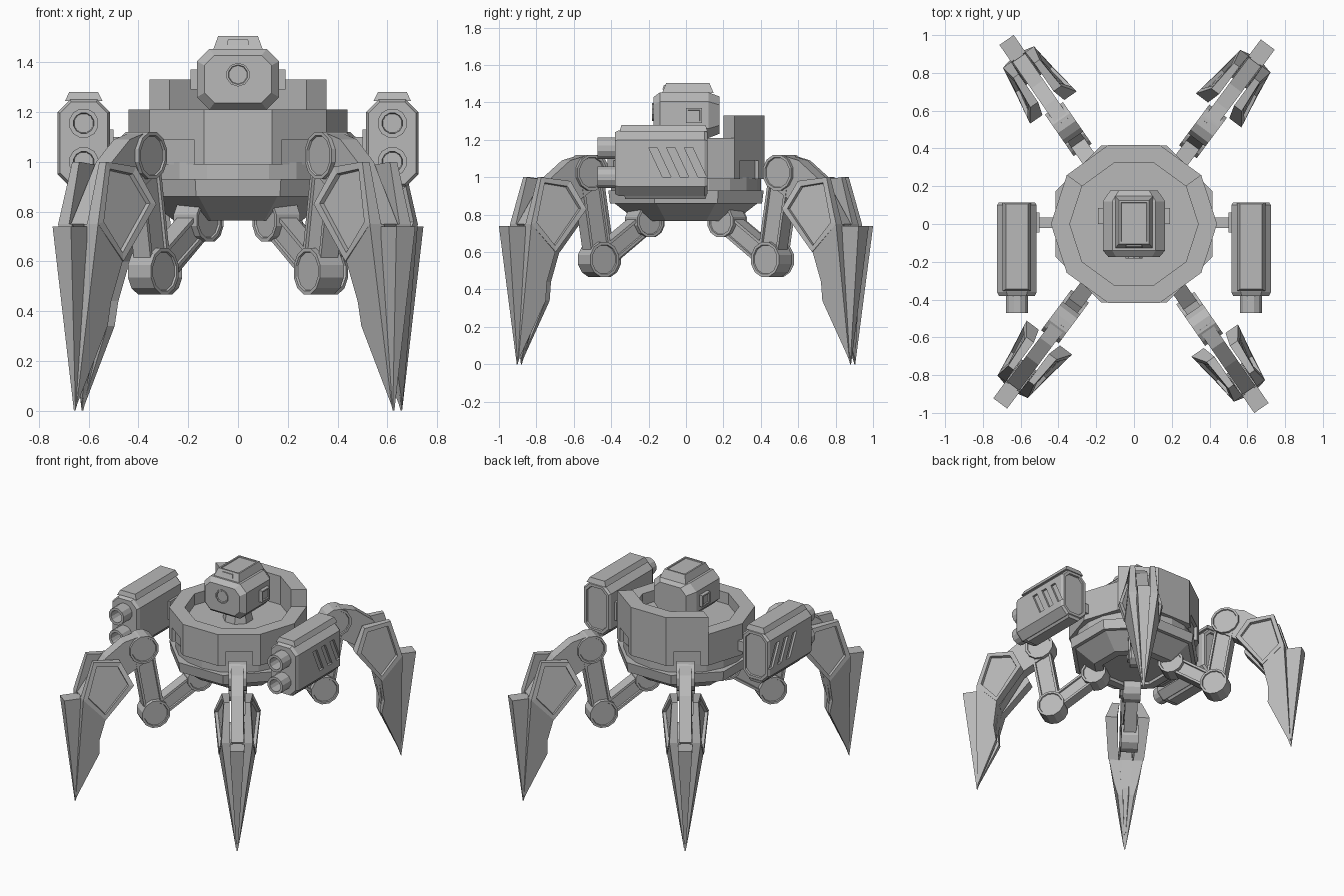
import bpy, bmesh
from math import sin, cos, pi, radians
from mathutils import Vector

cube = bpy.data.objects.get("Cube")
if cube:
    bpy.data.objects.remove(cube, do_unlink=True)

grey = bpy.data.materials.new("plain grey")
grey.use_nodes = True
colour = (0.48, 0.48, 0.48, 1)
grey.diffuse_color = colour
grey.node_tree.nodes["Principled BSDF"].inputs["Base Color"].default_value = colour


def loft(name, rings, recess_first=None, recess_last=None, turn=0.0):
    """Skin equal rings of points, cap both ends, optionally recess the caps."""
    bm = bmesh.new()
    loops = [[bm.verts.new(p) for p in ring] for ring in rings]
    n = len(loops[0])
    for a, b in zip(loops, loops[1:]):
        for i in range(n):
            j = (i + 1) % n
            bm.faces.new((a[i], a[j], b[j], b[i]))
    caps = [bm.faces.new(loops[0]), bm.faces.new(loops[-1])]
    bmesh.ops.recalc_face_normals(bm, faces=bm.faces)
    bm.normal_update()
    for cap, recess in zip(caps, (recess_first, recess_last)):
        if recess:
            border, depth = recess
            bmesh.ops.inset_individual(bm, faces=[cap], thickness=border, depth=0)
            bmesh.ops.inset_individual(bm, faces=[cap], thickness=0.003, depth=-depth)
    mesh = bpy.data.meshes.new(name)
    bm.to_mesh(mesh)
    bm.free()
    mesh.materials.append(grey)
    ob = bpy.data.objects.new(name, mesh)
    bpy.context.collection.objects.link(ob)
    ob.rotation_euler.z = turn
    return ob


def cut(ob, cutters):
    """Subtract the cutters, bake the result and drop the cutters."""
    for c in cutters:
        mod = ob.modifiers.new("cut", "BOOLEAN")
        mod.object = c
        mod.operation = "DIFFERENCE"
        mod.solver = "EXACT"
    bpy.context.view_layer.update()
    graph = bpy.context.evaluated_depsgraph_get()
    baked = bpy.data.meshes.new_from_object(ob.evaluated_get(graph))
    ob.modifiers.clear()
    ob.data = baked
    for c in cutters:
        bpy.data.objects.remove(c, do_unlink=True)


def disc(r, z, sides, start=0.0):
    return [(r * cos(start + 2 * pi * k / sides), r * sin(start + 2 * pi * k / sides), z)
            for k in range(sides)]


def upright_disc(x, z, r, y, sides=12):
    return [(x + r * cos(2 * pi * (k + .5) / sides), y, z + r * sin(2 * pi * (k + .5) / sides))
            for k in range(sides)]


def rect(x, y, hx, hy, z):
    return [(x - hx, y - hy, z), (x + hx, y - hy, z), (x + hx, y + hy, z), (x - hx, y + hy, z)]


def octagon(x, z, hx, hz, c, y):
    """Rectangle with chamfered corners, facing along y."""
    pts = [(hx, c - hz), (hx, hz - c), (hx - c, hz), (c - hx, hz),
           (-hx, hz - c), (-hx, c - hz), (c - hx, -hz), (hx - c, -hz)]
    return [(x + a, y, z + b) for a, b in pts]


# Body: open drum with leg recesses, raised back wall, neck ring and belly
drum = loft("body_drum", [disc(r, z, 10) for r, z in
                          ((.44, .99), (.44, 1.21), (.34, 1.21), (.34, 1.13))])
cut(drum, [loft("recess_cutter", [rect(.43, 0, .035, .085, z) for z in (.9, 1.09)],
                turn=radians(a)) for a in (54, 126, 234, 306)])
loft("back_wall", [[(r * cos(a), r * sin(a), z) for r, z in
                    ((.44, 1.21), (.44, 1.33), (.34, 1.33), (.34, 1.21))]
                   for a in (pi * k / 5 for k in range(1, 5))])
loft("waist_band", [disc(.40, .92, 20), disc(.40, 1.0, 20)])
eighth = pi / 8
loft("belly_flange", [disc(.44, .86, 8, eighth), disc(.45, .93, 8, eighth)])
loft("belly", [disc(.28, .765, 8, eighth), disc(.42, .865, 8, eighth)], recess_first=(.06, .02))

# Head: chamfered block with eye, top hatch and ear blocks
loft("neck", [disc(.10, 1.12, 8, eighth), disc(.08, 1.23, 8, eighth)])
head_z = 1.332
loft("head", [octagon(0, head_z, .135, .095, .04, -.175),
              octagon(0, head_z, .165, .122, .05, -.14),
              octagon(0, head_z, .165, .122, .05, .12),
              octagon(0, head_z, .125, .10, .045, .178)])
loft("eye", [upright_disc(0, 1.35, .048, -.183, 10), upright_disc(0, 1.35, .048, -.16, 10)],
     recess_first=(.008, .006))
loft("hatch", [rect(0, .01, .10, .138, 1.45), rect(0, .01, .08, .115, 1.505)],
     recess_last=(.016, .006))
loft("hatch_slot", [rect(0, -.12, .045, .006, 1.47), rect(0, -.112, .04, .006, 1.492)])
for side, s in (("left", 1), ("right", -1)):
    loft("ear_" + side, [[(s * x, y, z) for y, z in
                          ((0, 1.29), (.085, 1.29), (.085, 1.37), (0, 1.37))]
                         for x in (.15, .19)], recess_last=(.014, .008))

# Gun pods: chamfered box, slanted vents, twin barrels, rails and mount
for side, s in (("left", 1), ("right", -1)):
    px, pz = s * .62, 1.075
    pod = loft("gun_pod_" + side, [octagon(px, pz, .095, .165, .045, -.38),
                                   octagon(px, pz, .105, .175, .05, -.36),
                                   octagon(px, pz, .105, .175, .05, .10),
                                   octagon(px, pz, .095, .165, .045, .115)],
               recess_last=(.02, .012))
    cut(pod, [loft("vent_cutter", [[(s * x, y + shift, z) for y, z in
                                    ((-.2, 1.16), (-.155, 1.16), (-.08, 1.0), (-.125, 1.0))]
                                   for x in (.71, .76)]) for shift in (0, .095, .19)])
    loft("pod_rail_" + side, [rect(px, -.12, .075, .235, 1.245), rect(px, -.12, .058, .225, 1.28)])
    loft("pod_keel_" + side, [rect(px, -.11, .04, .215, .885), rect(px, -.11, .055, .22, .905)])
    for level, z in (("upper", 1.155), ("lower", 1.0)):
        loft(f"barrel_{level}_{side}", [upright_disc(px, z, .06, -.472),
                                        upright_disc(px, z, .06, -.36)], recess_first=(.018, .09))
    loft("mount_rod_" + side, [[(s * x, y, z) for y, z in
                                ((-.02, 1.03), (.035, 1.03), (.035, 1.1), (-.02, 1.1))]
                               for x in (.40, .53)])
    loft("mount_plate_" + side, [[(s * x, y, z) for y, z in
                                  ((-.045, 1.0), (.06, 1.0), (.06, 1.13), (-.045, 1.13))]
                                 for x in (.5, .52)])

# Legs: drawn along +x, then turned about the body
hip, knee, elbow = Vector((.27, .765)), Vector((.57, .56)), Vector((.65, 1.025))


def link(name, a, b, half, width, turn):
    d = (b - a).normalized()
    n = Vector((-d.y, d.x)) * half
    pts = (a - n, b - n, b + n, a + n)
    loft(name, [[(p.x, y, p.y) for p in pts] for y in (-width, width)],
         (.022, .012), (.022, .012), turn)


def joint(name, centre, r, width, turn):
    loft(name, [upright_disc(centre.x, centre.y, r, y) for y in (-width, width)],
         (.015, .008), (.015, .008), turn)


# Outlines as (reach, height, inner offset, outer offset)
armour = ((.82, .98, .05, .10), (1.0, 1.0, .05, .085), (1.075, .75, .045, .10),
          (.93, .60, .05, .12), (.75, .83, .07, .15))
blade = ((1.075, .75, .03, .10), (1.096, .02, 0, .008), (.95, .34, .02, .055),
         (.96, .44, .02, .08), (.93, .60, .03, .115))
arm = ((.66, 1.12), (.78, 1.09), (.90, 1.0), (1.07, .75), (.93, .60), (.78, .84), (.62, .94))
spike = ((1.06, .74, .046), (1.185, .74, .046), (1.098, 0, .004), (.96, .40, .03), (.93, .62, .046))

for leg, angle in (("back_left", 53.3), ("back_right", 124.7),
                   ("front_right", 233.3), ("front_left", 304.7)):
    turn = radians(angle)
    link("thigh_" + leg, hip, knee, .055, .042, turn)
    link("shank_" + leg, knee, elbow, .065, .042, turn)
    joint("hip_joint_" + leg, hip, .088, .058, turn)
    joint("knee_joint_" + leg, knee, .096, .058, turn)
    joint("elbow_joint_" + leg, elbow, .098, .058, turn)
    loft("forearm_" + leg, [[(x, y, z) for x, z in arm] for y in (-.04, .04)], turn=turn)
    loft("spike_" + leg, [[(x, s * w, z) for x, z, w in spike] for s in (-1, 1)], turn=turn)
    for tag, s in (("a", 1), ("b", -1)):
        for part, outline, recess in (("armour", armour, (.035, .02)), ("blade", blade, None)):
            loft(f"{part}_{leg}_{tag}", [[(x, s * i, z) for x, z, i, o in outline],
                                         [(x, s * o, z) for x, z, i, o in outline]],
                 recess_last=recess, turn=turn)
